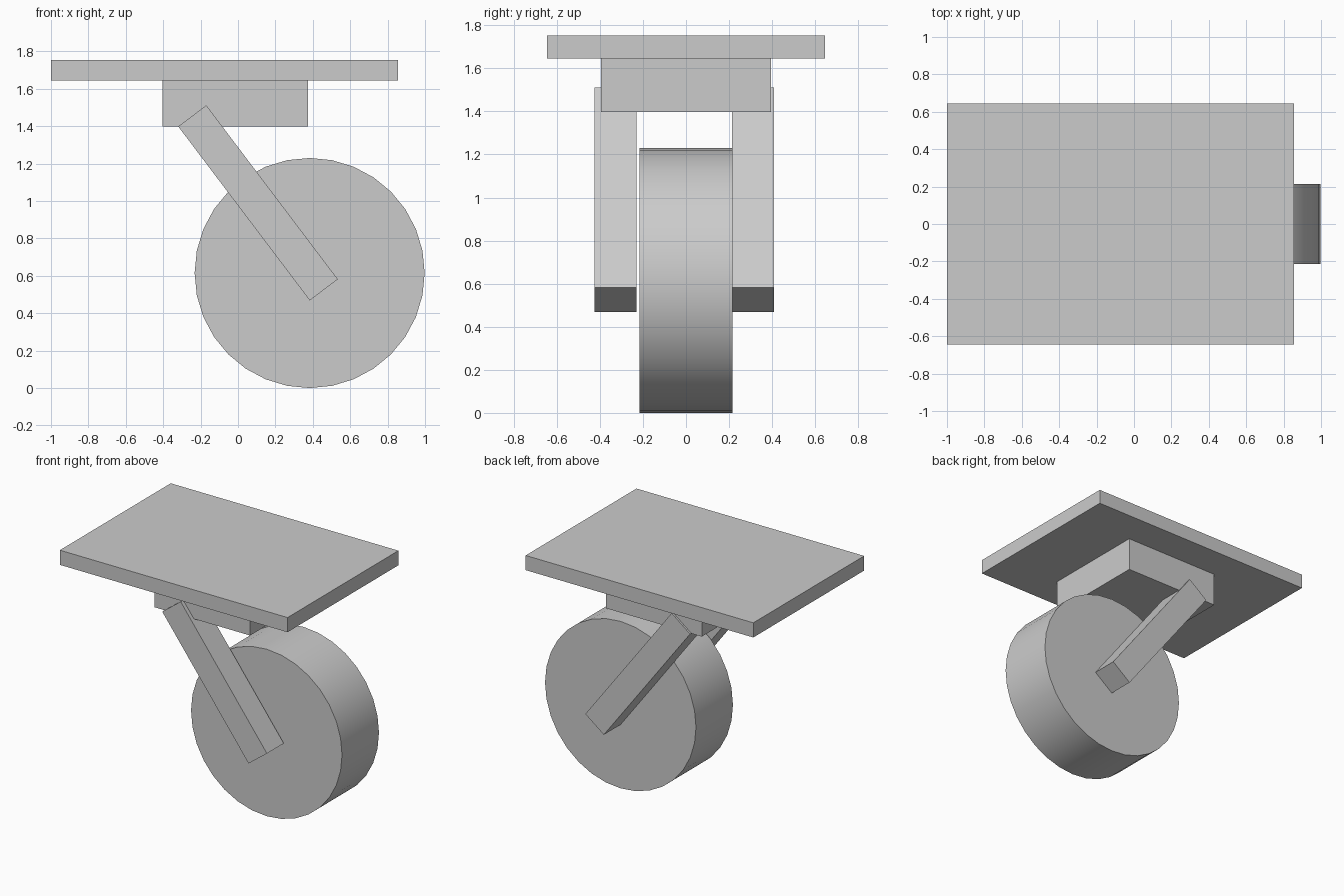
import bpy
import math

if "Cube" in bpy.data.objects:
    bpy.data.objects.remove(bpy.data.objects["Cube"], do_unlink=True)

# Single light grey material
grey = bpy.data.materials.new("light_grey")
grey.use_nodes = True
color = (0.6, 0.6, 0.6, 1.0)
grey.diffuse_color = color
grey.node_tree.nodes["Principled BSDF"].inputs["Base Color"].default_value = color


def finish(name):
    obj = bpy.context.object
    obj.name = name
    obj.data.materials.append(grey)
    return obj


def box(name, center, size, tilt=0.0):
    bpy.ops.mesh.primitive_cube_add(size=1, location=center, rotation=(0, tilt, 0))
    bpy.context.object.scale = size
    return finish(name)


# Mounting plate and the block beneath it
box("mounting_plate", (-0.0725, 0, 1.699), (1.855, 1.29, 0.108))
box("swivel_block", (-0.015, 0, 1.521), (0.78, 0.79, 0.248))

# Slanted fork arms on both sides of the wheel
tilt = -math.atan2(0.703, 0.93)
for name, y in (("right_fork_arm", -0.327), ("left_fork_arm", 0.311)):
    box(name, (0.107, y, 0.99), (0.188, 0.196, 1.166), tilt)

# Wheel with a smooth tread and flat sides
bpy.ops.mesh.primitive_cylinder_add(vertices=32, radius=0.615, depth=0.43,
                                    location=(0.383, 0, 0.615),
                                    rotation=(math.pi / 2, 0, 0))
finish("wheel")
bpy.ops.object.shade_smooth_by_angle(angle=math.radians(30))
